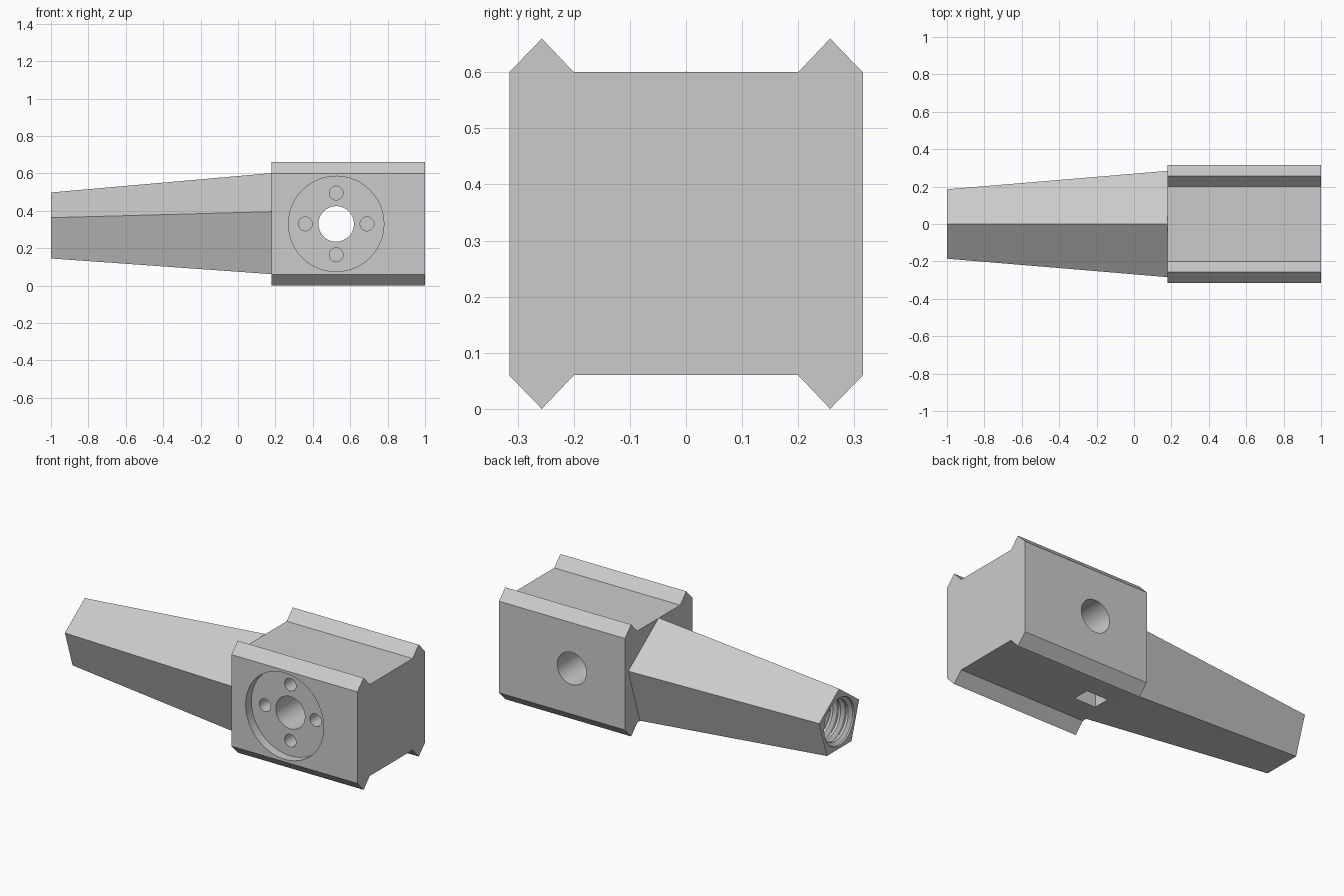
import bpy
import math
from mathutils import Matrix, Vector

if "Cube" in bpy.data.objects:
    bpy.data.objects.remove(bpy.data.objects["Cube"])

grey = bpy.data.materials.new("plain grey")
grey.use_nodes = True
color = (0.6, 0.6, 0.6, 1)
grey.diffuse_color = color
grey.node_tree.nodes["Principled BSDF"].inputs["Base Color"].default_value = color


def loft(name, rings):
    """Closed solid through rings that share one vertex count."""
    n = len(rings[0])
    verts = [p for ring in rings for p in ring]
    faces = [tuple(range(n))[::-1], tuple(range(len(verts) - n, len(verts)))]
    for k in range(len(rings) - 1):
        for i in range(n):
            a, b = k * n + i, k * n + (i + 1) % n
            faces.append((a, b, b + n, a + n))
    mesh = bpy.data.meshes.new(name)
    mesh.from_pydata(verts, [], faces)
    mesh.materials.append(grey)
    obj = bpy.data.objects.new(name, mesh)
    bpy.context.collection.objects.link(obj)
    return obj


def ring(x, radius, z, sides):
    """Regular polygon across the x axis with one corner pointing up."""
    return [(x, -radius * math.sin(math.tau * i / sides),
             z + radius * math.cos(math.tau * i / sides)) for i in range(sides)]


def drill(name, x, z, radius, y0, y1):
    """Round cutter along y."""
    obj = loft(name, [ring(y0, radius, 0, 48), ring(y1, radius, 0, 48)])
    obj.data.transform(Matrix.Translation((x, 0, z)) @ Matrix.Rotation(math.pi / 2, 4, 'Z'))
    return obj


def carve(target, cutters):
    """Subtract the cutters, then discard them."""
    for cutter in cutters:
        cutter.hide_render = True
        mod = target.modifiers.new("cut", 'BOOLEAN')
        mod.operation = 'DIFFERENCE'
        mod.solver = 'EXACT'
        mod.object = cutter
    bpy.context.view_layer.update()
    graph = bpy.context.evaluated_depsgraph_get()
    result = bpy.data.meshes.new_from_object(target.evaluated_get(graph))
    target.modifiers.clear()
    target.data = result
    for cutter in cutters:
        bpy.data.objects.remove(cutter)
    bpy.ops.object.select_all(action='DESELECT')
    target.select_set(True)
    bpy.context.view_layer.objects.active = target
    bpy.ops.object.shade_smooth_by_angle(angle=math.radians(25))


JOIN = 0.178   # where arm meets block
MID = 0.33     # block mid height
AXIS = 0.303   # arm centre height
HUB = 0.525    # hub centre along x

# Block: ridged profile drawn as one quarter and mirrored
quarter = [(0.315, 0.27), (0.257, 0.33), (0.2, 0.27)]
half = quarter + [(-y, z) for y, z in reversed(quarter)]
profile = half + [(-y, -z) for y, z in half]
block = loft("block", [[(x, y, MID + z) for y, z in profile] for x in (JOIN, 1)])

# Round recess, through hole, screw holes and underside slot
cutters = [drill("recess_cutter", HUB, MID, 0.255, -0.4, -0.262),
           drill("bore_cutter", HUB, MID, 0.095, -0.5, 0.5)]
for k in range(4):
    a = k * math.pi / 2
    cutters.append(drill("screw_cutter", HUB + 0.165 * math.cos(a),
                         MID + 0.165 * math.sin(a), 0.037, -0.35, -0.12))
cutters.append(loft("slot_cutter", [[(x, -0.05, -0.1), (x, 0.05, -0.1),
                                     (x, 0.05, AXIS), (x, -0.05, AXIS)]
                                    for x in (0.22, 0.36)]))
carve(block, cutters)

# Arm: tapered pentagon
arm = loft("arm", [ring(-1, 0.195, AXIS, 5), ring(JOIN, 0.2985, AXIS, 5)])

# Threaded socket in the arm end
PITCH = 0.05
rings = [ring(-1.05, 0.14, AXIS, 48)]
for k in range(10):
    x = -0.99 + k * PITCH
    for step, radius in ((0, 0.14), (0.3, 0.12), (0.6, 0.12), (0.9, 0.14)):
        rings.append(ring(x + step * PITCH, radius, AXIS, 48))
carve(arm, [loft("thread_cutter", rings)])
